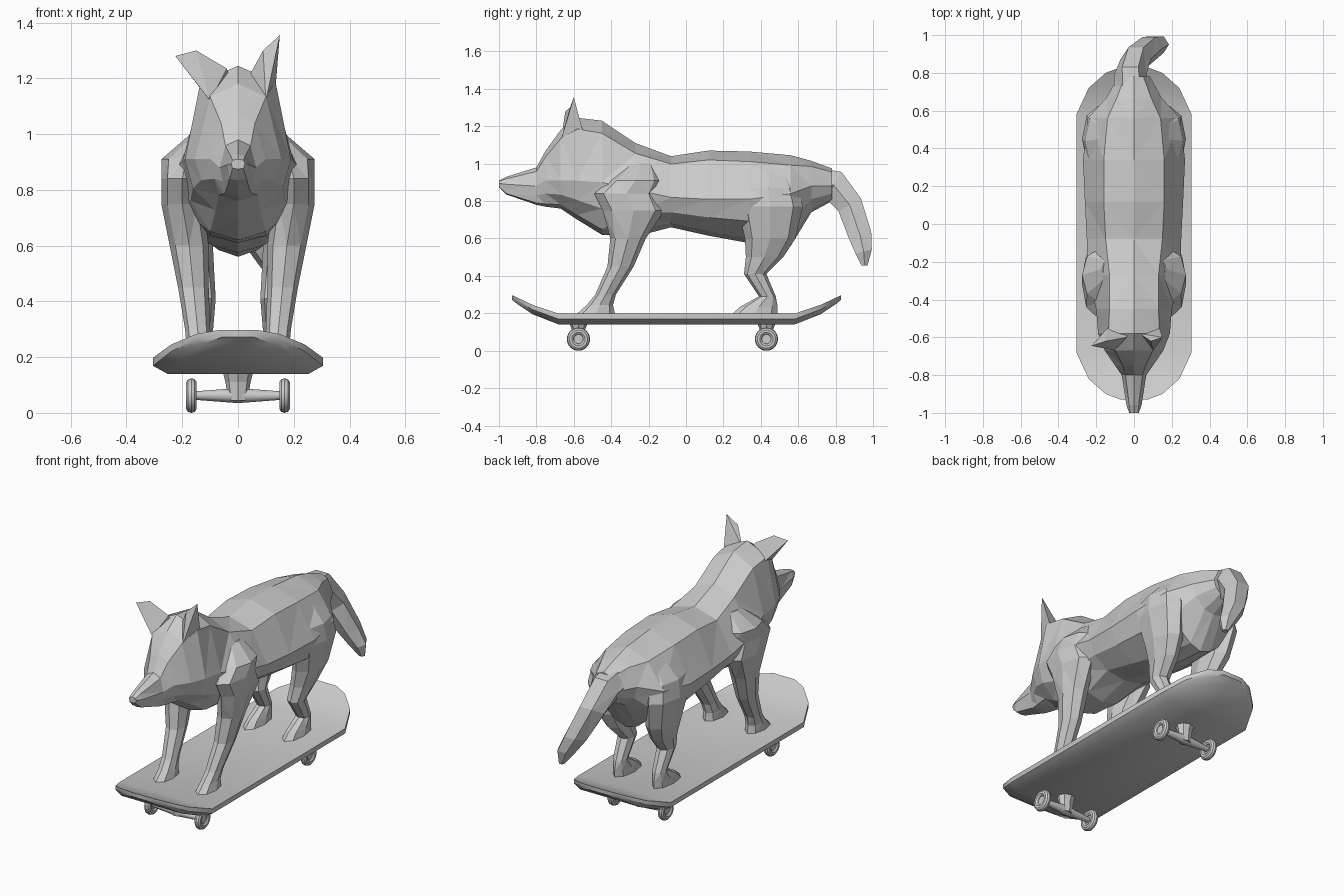
import bpy, bmesh, math
from mathutils import Vector

cube = bpy.data.objects.get("Cube")
if cube:
    bpy.data.objects.remove(cube, do_unlink=True)

grey = bpy.data.materials.new("plain_grey")
grey.use_nodes = True
COLOUR = (0.6, 0.6, 0.6, 1)
grey.diffuse_color = COLOUR
grey.node_tree.nodes["Principled BSDF"].inputs["Base Color"].default_value = COLOUR


def finish(name, bm, triangulate=True):
    bmesh.ops.recalc_face_normals(bm, faces=bm.faces)
    if triangulate:
        bmesh.ops.triangulate(bm, faces=bm.faces)
    mesh = bpy.data.meshes.new(name)
    bm.to_mesh(mesh)
    bm.free()
    mesh.materials.append(grey)
    obj = bpy.data.objects.new(name, mesh)
    bpy.context.collection.objects.link(obj)
    return obj


def loft(name, rings, triangulate=True):
    """Skin a closed tube through rings of equal length."""
    bm = bmesh.new()
    loops = [[bm.verts.new(p) for p in ring] for ring in rings]
    count = len(loops[0])
    for a, b in zip(loops, loops[1:]):
        for i in range(count):
            j = (i + 1) % count
            bm.faces.new((a[i], a[j], b[j], b[i]))
    bm.faces.new(loops[0])
    bm.faces.new(loops[-1])
    return finish(name, bm, triangulate)


def hull(name, points):
    bm = bmesh.new()
    for p in points:
        bm.verts.new(p)
    bmesh.ops.convex_hull(bm, input=bm.verts)
    return finish(name, bm)


def oval(x, y, z, rx, ry, tilt=0, sides=8):
    """Oval ring across x, its other axis tilted up from y by tilt degrees."""
    t = math.radians(tilt)
    across, along = Vector((rx, 0, 0)), Vector((0, math.cos(t), math.sin(t))) * ry
    angles = [math.tau * i / sides for i in range(sides)]
    return [Vector((x, y, z)) + across * math.cos(a) + along * math.sin(a) for a in angles]


def mirrored(half):
    """Complete a half section whose first and last points lie on x = 0."""
    return half + [(-x, y, z) for x, y, z in half[-2:0:-1]]


# Body and head: y, top z, top width, side z, side width, bottom z, bottom width
def body_ring(y, zt, wt, zm, wm, zb, wb):
    h = zt - zb
    return mirrored([(0, y, zt), (wt, y, zt - h * 0.11), (wm, y, zm),
                     (wm * 0.85, y, (zm + zb) / 2), (wb, y, zb + h * 0.05), (0, y, zb)])


BODY = [
    (-1.0, .91, .02, .895, .025, .875, .02),
    (-.96, .93, .025, .89, .04, .835, .03),
    (-.8, .98, .045, .88, .065, .78, .045),
    (-.75, 1.07, .06, .91, .1, .77, .055),
    (-.67, 1.18, .1, .91, .155, .76, .07),
    (-.58, 1.245, .135, .91, .19, .7, .08),
    (-.45, 1.23, .13, .9, .2, .62, .1),
    (-.27, 1.11, .13, .86, .25, .61, .1),
    (-.08, 1.04, .15, .82, .25, .66, .12),
    (.12, 1.07, .16, .81, .26, .615, .11),
    (.34, 1.065, .16, .81, .27, .575, .09),
    (.56, 1.045, .14, .84, .245, .56, .07),
    (.67, 1.015, .09, .88, .145, .74, .06),
    (.78, .975, .05, .88, .085, .8, .04),
]
body = loft("body_with_limbs", [body_ring(*s) for s in BODY])
parts = []

# Legs: x, y, z, half width, half length, from shoulder or hip to foot
FRONT_LEG = [
    (.12, -.24, 1.0, .05, .07),
    (.185, -.27, .91, .09, .14),
    (.2, -.32, .84, .075, .17),
    (.2, -.28, .75, .075, .165),
    (.175, -.31, .6, .07, .095),
    (.16, -.35, .45, .055, .07),
    (.145, -.43, .3, .045, .055),
    (.14, -.46, .245, .045, .07),
    (.14, -.48, .2, .05, .1),
]
HIND_LEG = [
    (.11, .45, .98, .05, .09),
    (.175, .44, .87, .085, .16),
    (.19, .45, .77, .085, .175),
    (.165, .45, .6, .075, .135),
    (.145, .42, .5, .06, .1),
    (.13, .37, .41, .05, .06),
    (.13, .435, .29, .04, .045),
    (.13, .39, .235, .045, .1),
    (.13, .37, .2, .05, .12),
]
for side, word in ((1, "left"), (-1, "right")):
    for part, sections in (("front_leg", FRONT_LEG), ("hind_leg", HIND_LEG)):
        rings = [oval(side * x, *rest) for x, *rest in sections]
        parts.append(loft(f"{word}_{part}", rings))

# Tail, drooping and swinging to the left
TAIL = [
    (-.01, .62, .92, .1, .08, 80),
    (-.02, .79, .885, .085, .095, 60),
    (.01, .875, .78, .08, .08, 30),
    (.08, .93, .62, .07, .072, 15),
    (.13, .95, .53, .055, .052, 15),
    (.155, .955, .455, .018, .018, 0),
]
parts.append(loft("tail", [oval(*s, sides=6) for s in TAIL]))

# Ears: one upright, one folded outwards
parts.append(hull("left_ear", [(.03, -.58, 1.19), (.135, -.55, 1.17), (.1, -.67, 1.12),
                               (.09, -.62, 1.3), (.15, -.6, 1.355)]))
parts.append(hull("right_ear", [(-.03, -.58, 1.2), (-.14, -.55, 1.17), (-.1, -.67, 1.12),
                                (-.04, -.6, 1.235), (-.15, -.62, 1.3), (-.225, -.645, 1.28)]))

# Merge the limbs, tail and ears into one skin
for part in parts:
    union = body.modifiers.new(part.name, "BOOLEAN")
    union.operation = "UNION"
    union.solver = "EXACT"
    union.object = part
merged = bpy.data.meshes.new_from_object(
    body.evaluated_get(bpy.context.evaluated_depsgraph_get()))
body.modifiers.clear()
body.data = merged
for part in parts:
    bpy.data.objects.remove(part, do_unlink=True)

# Board: distance from its middle, half width, underside height, thickness
MIDDLE = -0.05
DECK_HALF = [(.63, .305, .14, .058), (.77, .24, .195, .05),
             (.85, .15, .248, .035), (.88, .07, .272, .025)]


def deck_ring(y, w, z, t):
    return mirrored([(0, y, z + t), (w, y, z + t), (w, y, z + t * 0.5),
                     (w * 0.83, y, z), (0, y, z)])


front_half = [deck_ring(MIDDLE - d, w, z, t) for d, w, z, t in reversed(DECK_HALF)]
back_half = [deck_ring(MIDDLE + d, w, z, t) for d, w, z, t in DECK_HALF]
board = loft("board", front_half + back_half, False)
bpy.ops.object.select_all(action="DESELECT")
board.select_set(True)
bpy.context.view_layer.objects.active = board
bpy.ops.object.shade_smooth_by_angle()


def style(name):
    obj = bpy.context.object
    obj.name = name
    obj.data.materials.append(grey)
    bpy.ops.object.shade_smooth_by_angle()


# Trucks and wheels
WHEEL_Z = 0.062
for y, end in ((-.575, "front"), (.43, "back")):
    loft(f"{end}_truck", [oval(0, y, z, w, d, sides=8) for z, w, d in
                          ((.15, .055, .05), (.11, .045, .035), (.045, .035, .03))], False)
    for side, word in ((1, "left"), (-1, "right")):
        turn = (0, side * math.pi / 2, 0)
        bpy.ops.mesh.primitive_cone_add(vertices=12, radius1=.027, radius2=.014, depth=.17,
                                        location=(side * .085, y, WHEEL_Z), rotation=turn)
        style(f"{end}_{word}_axle")
        bpy.ops.mesh.primitive_torus_add(major_segments=24, minor_segments=10,
                                         major_radius=.042, minor_radius=.02,
                                         location=(side * .167, y, WHEEL_Z), rotation=turn)
        style(f"{end}_{word}_wheel")
        bpy.ops.mesh.primitive_cylinder_add(vertices=16, radius=.026, depth=.016,
                                            location=(side * .167, y, WHEEL_Z), rotation=turn)
        style(f"{end}_{word}_hub")
